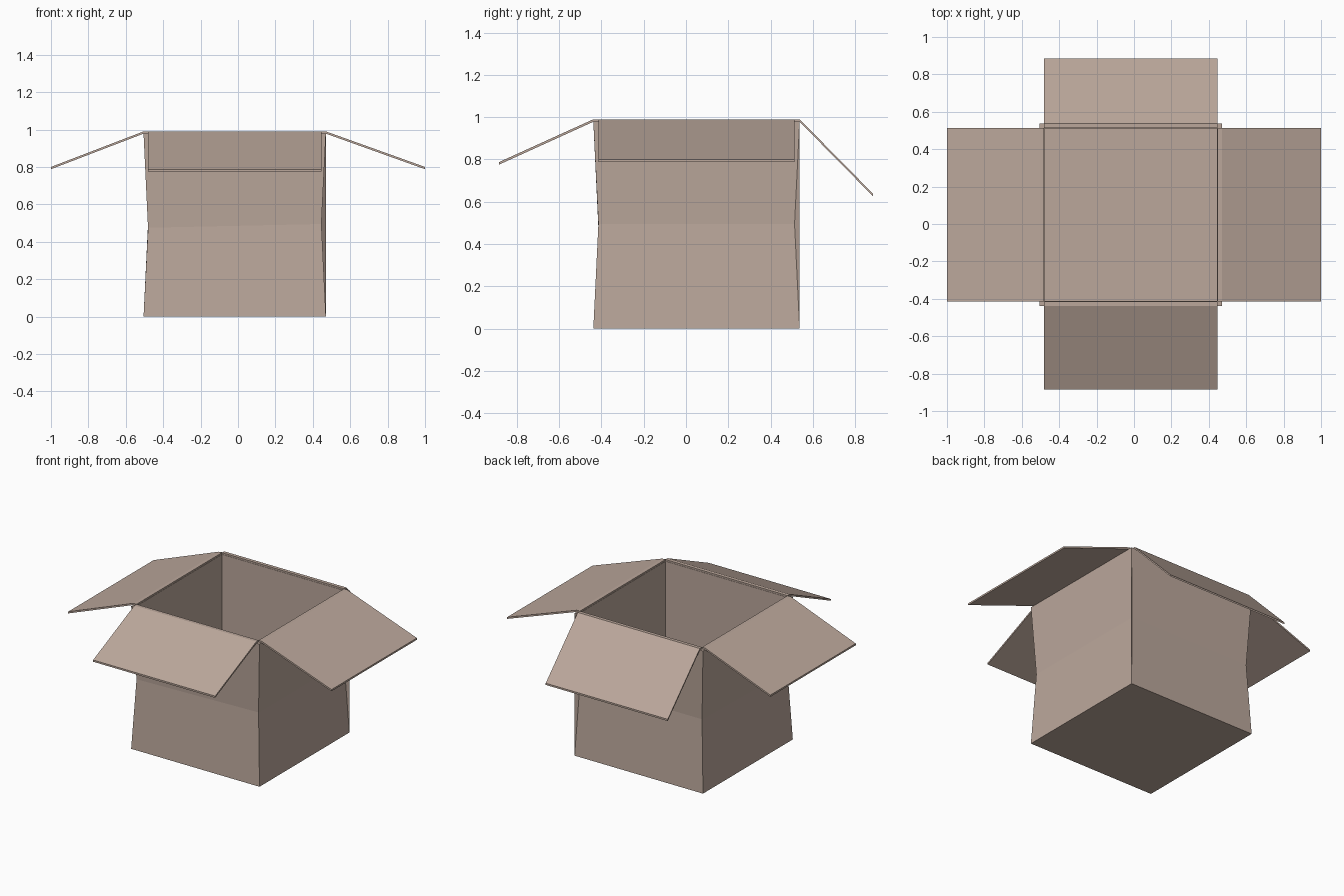
import bpy, bmesh

if "Cube" in bpy.data.objects:
    bpy.data.objects.remove(bpy.data.objects["Cube"])

card = bpy.data.materials.new("cardboard")
card.diffuse_color = (0.50, 0.39, 0.33, 1)
card.use_nodes = True
card.node_tree.nodes["Principled BSDF"].inputs["Base Color"].default_value = card.diffuse_color

# Outer and inner rectangles of the box
X0, X1, Y0, Y1 = -0.505, 0.47, -0.438, 0.537
T = 0.024
TOP, RIM = 0.99, 0.979


def finish(name, bm, recalc=True):
    if recalc:
        bmesh.ops.recalc_face_normals(bm, faces=bm.faces)
    me = bpy.data.meshes.new(name)
    bm.to_mesh(me)
    bm.free()
    me.materials.append(card)
    ob = bpy.data.objects.new(name, me)
    bpy.context.collection.objects.link(ob)
    return ob


def ring(bm, z, inset):
    a, b, c, d = X0 + inset, X1 - inset, Y0 + inset, Y1 - inset
    return [bm.verts.new((x, y, z)) for x, y in ((a, c), (b, c), (b, d), (a, d))]


# Box body: bent outer walls, flat rim, straight inner walls and floor
bm = bmesh.new()
rings = [ring(bm, z, i) for z, i in
         ((0, 0), (0.495, T), (RIM, 0), (RIM, T + 0.002), (0.012, T + 0.002))]
rings[1][0].co.z = 0.475
for lo, hi in zip(rings, rings[1:]):
    for i in range(4):
        j = (i + 1) % 4
        bm.faces.new((lo[i], lo[j], hi[j], hi[i]))
bm.faces.new(rings[0][::-1])
bm.faces.new(rings[-1])
finish("box_body", bm)

# Corner seam: thin triangular fin on the back right edge
bm = bmesh.new()
bm.faces.new([bm.verts.new(p) for p in
              ((X1, Y1, 0), (X1, Y1, RIM), (X1 - T, Y1 - T, 0.495))])
finish("corner_seam", bm, False)


def flap(name, axis, inner, outer, tip, tip_z, lo, hi):
    """Creased panel: flat strip on the rim, then sloping down to the tip."""
    th = 0.012
    prof = [(inner, TOP), (outer, TOP), (tip, tip_z),
            (tip, tip_z - th), (outer, TOP - th), (inner, TOP - th)]
    bm = bmesh.new()
    ends = []
    for s in (lo, hi):
        ends.append([bm.verts.new((p, s, z) if axis == "x" else (s, p, z))
                     for p, z in prof])
    a, b = ends
    for i in range(6):
        j = (i + 1) % 6
        bm.faces.new((a[i], a[j], b[j], b[i]))
    for e in ends:
        bm.faces.new((e[0], e[1], e[4], e[5]))
        bm.faces.new((e[1], e[2], e[3], e[4]))
    finish(name, bm)


# Four open flaps
flap("left_flap", "x", X0 + T, X0, -1.0, 0.80, Y0 + T, Y1 - T)
flap("right_flap", "x", X1 - T, X1, 1.0, 0.80, Y0 + T, Y1 - T)
flap("front_flap", "y", Y0 + T, Y0, -0.885, 0.787, X0 + T, X1 - T)
flap("back_flap", "y", Y1 - T, Y1, 0.885, 0.637, X0 + T, X1 - T)
